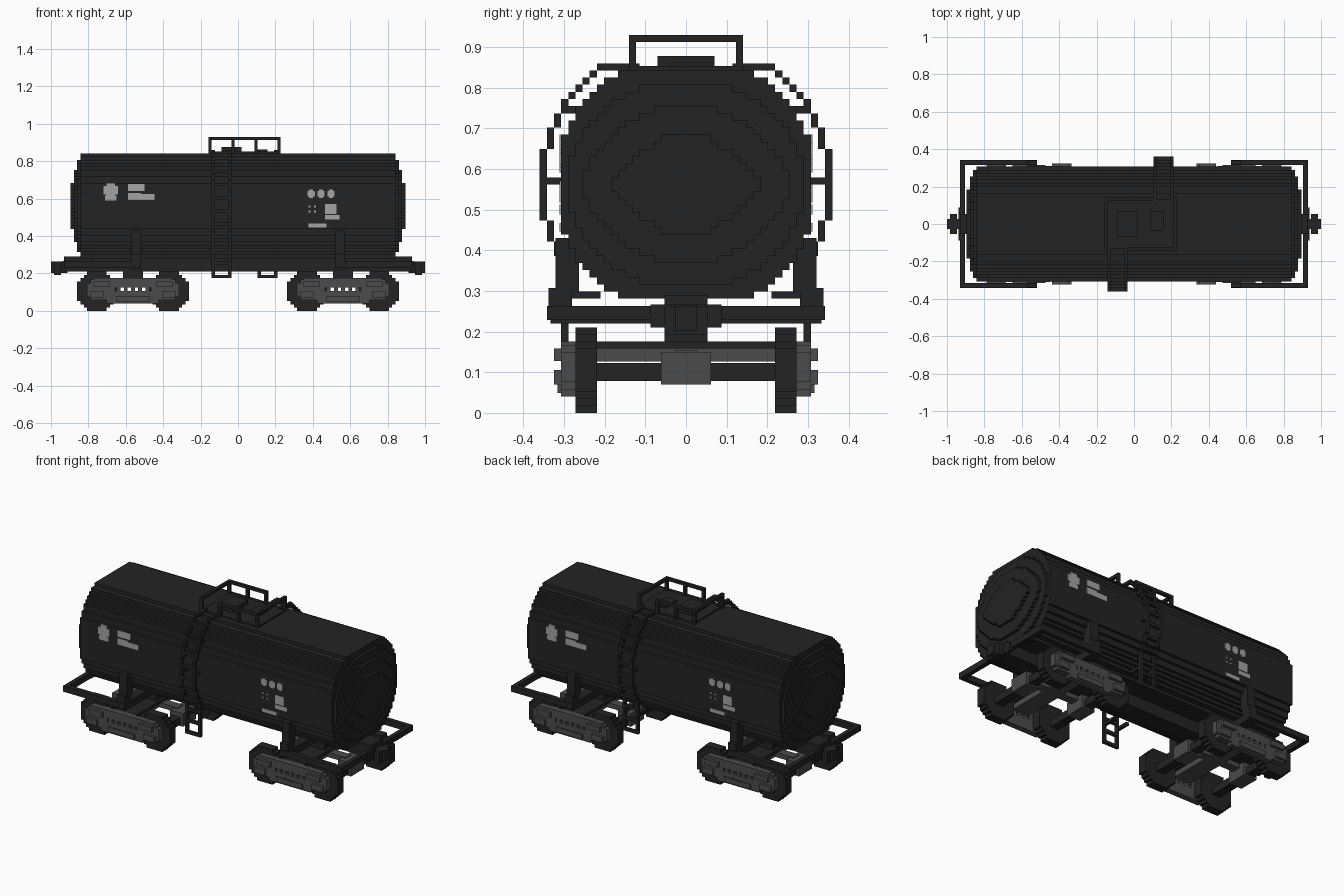
import bpy, bmesh, math

V = 2 / 114          # size of one block; all dimensions below are in blocks
MID_Z = 32           # height of the tank axis

if "Cube" in bpy.data.objects:
    bpy.data.objects.remove(bpy.data.objects["Cube"])


def material(name, value):
    m = bpy.data.materials.new(name)
    m.use_nodes = True
    col = (value, value, value, 1)
    m.diffuse_color = col
    bsdf = next(n for n in m.node_tree.nodes if n.type == 'BSDF_PRINCIPLED')
    bsdf.inputs["Base Color"].default_value = col
    bsdf.inputs["Roughness"].default_value = 0.8
    return m


BLACK = material("black_paint", 0.017)
GREY = material("bogie_grey", 0.07)
LIGHT = material("marking_grey", 0.37)


def finish(name, bm, mat):
    bmesh.ops.scale(bm, vec=(V, V, V), verts=bm.verts)
    bmesh.ops.recalc_face_normals(bm, faces=bm.faces)
    me = bpy.data.meshes.new(name)
    bm.to_mesh(me)
    bm.free()
    me.materials.append(mat)
    ob = bpy.data.objects.new(name, me)
    bpy.context.collection.objects.link(ob)
    return ob


def boxes(name, items, mat=BLACK):
    """One object from boxes given as (x0, x1, y0, y1, z0, z1)."""
    bm = bmesh.new()
    for x0, x1, y0, y1, z0, z1 in items:
        vs = bmesh.ops.create_cube(bm, size=1)["verts"]
        for v in vs:
            v.co.x = max(x0, x1) if v.co.x > 0 else min(x0, x1)
            v.co.y = max(y0, y1) if v.co.y > 0 else min(y0, y1)
            v.co.z = z1 if v.co.z > 0 else z0
    return finish(name, bm, mat)


def turned(items, pivot=0):
    """The same boxes turned half a turn about a vertical axis."""
    return [(2 * pivot - b, 2 * pivot - a, -d, -c, e, f) for a, b, c, d, e, f in items]


def stepped(name, axis, w0, w1, centre, z0, widths, mat=BLACK):
    """Extrude a stepped outline, one half width per block row, along x or y."""
    right = []
    for i, w in enumerate(widths):
        if i and widths[i - 1] == w:
            right[-1] = (w, z0 + i + 1)
        else:
            right += [(w, z0 + i), (w, z0 + i + 1)]
    outline = right + [(-u, z) for u, z in reversed(right)]
    bm = bmesh.new()

    def ring(w):
        return [bm.verts.new((w, centre + u, z) if axis == 'x' else (centre + u, w, z))
                for u, z in outline]

    a, b = ring(w0), ring(w1)
    bm.faces.new(a)
    bm.faces.new(b)
    for i in range(len(a)):
        j = (i + 1) % len(a)
        bm.faces.new((a[i], a[j], b[j], b[i]))
    return finish(name, bm, mat)


def disc_rows(radius, half):
    return [max(0.5, math.floor(math.sqrt(max(0, radius ** 2 - (k + 0.5) ** 2))) + 0.5)
            for k in range(-half, half)]


# Tank barrel and the stepped dished ends
stepped("tank_barrel", 'x', -48, 48, 0, MID_Z - 16,
        [min(17.5, w) for w in disc_rows(18.4, 16)])
for reach, wide, half, power in ((49, 16.5, 14, 2), (50, 14.5, 11, 1.7), (51, 10.5, 7, 1.4)):
    rows = [math.floor(wide * (1 - (abs(k + 0.5) / (half + 0.5)) ** power) ** (1 / power)) + 0.5
            for k in range(-half, half)]
    stepped("tank_end_step", 'x', -reach, reach, 0, MID_Z - half, rows)

# Top platform, hatch and valve box
boxes("top_platform", [(-8.5, 13, -7.5, 7.5, 47.5, 48.6)])
stepped("hatch", 'x', -5, 1, 0, 48, [4, 4])
boxes("valve_box", [(5, 9, -2, 4, 48, 49.2)])

# Platform handrails, open where each ladder arrives
rail = [(-9, -8, -8, 8, 52, 53), (-9, 6, 7, 8, 52, 53)]
rail += [(x, x + 1, y, y + 1, 47, 52.5) for x, y in ((-9, -8), (-9, 7), (-2, 7), (5, 7))]
boxes("handrail_back", rail)
boxes("handrail_front", turned(rail, 2))


# Curved ladders that wrap the tank sides
def ladder_y(z):
    if z < 20:
        return 17
    return math.floor(math.sqrt(max(0, 20.6 ** 2 - (z + 0.5 - MID_Z) ** 2)))


ladder = []
for z in range(10, 49):
    y = ladder_y(z)
    inner = 7 if z == 48 else min(y, ladder_y(z + 1) + 1)
    for x in (-8, -3):
        ladder.append((x, x + 1, -y - 0.5, -inner + 0.5, z, z + 1))
    if z % 4 == 2 or z == 10:
        ladder.append((-8, -2, -y - 0.5, -y + 0.5, z, z + 1))
    if z in (16, 32, 42):
        for x in (-8, -3):
            ladder.append((x, x + 1, -y - 0.5, -12, z, z + 1))
boxes("ladder_front", ladder)
boxes("ladder_back", turned(ladder, 2))

# Underframe: centre sill, end beams, side rails, saddles and couplers
boxes("centre_sill", [(-53, 53, -3, 3, 12, 16.5)])
for s, end in ((-1, "right"), (1, "left")):
    def along(a, b, *rest):
        return (s * a, s * b) + rest

    boxes("end_frame_" + end, [along(51.5, 53, -19.5, 19.5, 13, 15)] +
          [along(29.5, 52, *ys, 13, 15) for ys in ((-19.5, -18), (18, 19.5))])
    saddle = [along(29.5, 32.5, -19, 19, 12.5, 15)]
    for t in (-1, 1):
        saddle += [along(29.5, 32.5, t * 16, t * 19.3, 13, 17.5),
                   along(29.5, 32.5, t * 15, t * 18.3, 17, 24.5)]
    boxes("saddle_" + end, saddle)
    boxes("coupler_" + end, [along(52, 57, -1.5, 1.5, 11.5, 15),
                             along(54, 56, -3, 3, 11, 15),
                             along(52.5, 53.5, -5, 5, 12, 15.2)])

# Bogies
for cx, end in ((-32, "right"), (32, "left")):
    for ax in (cx - 11, cx + 11):
        for t in (-1, 1):
            stepped("wheel", 'y', t * 12.5, t * 15.5, ax, 0,
                    [round(math.sqrt(6.3 ** 2 - (k + 0.5) ** 2)) for k in range(-6, 6)])
        boxes("axle", [(ax - 1.5, ax + 1.5, -12.6, 12.6, 4.5, 7)])
        boxes("axle_hub", [(ax - 2.5, ax + 2.5, -3.5, 3.5, 4, 8.5)], GREY)
    boxes("bolster_" + end, [(cx - 4, cx + 4, -15.6, 15.6, 9, 10),
                             (cx - 3, cx + 3, -3, 3, 9.5, 13)])
    boxes("cross_beam_" + end, [(cx - 3, cx + 3, -15.6, 15.6, 7.2, 9),
                                (cx - 10, cx + 10, -1.5, 1.5, 7.2, 8.8)], GREY)
    for t, side in ((-1, "front"), (1, "back")):
        y0, y1 = t * 15.5, t * 17.5
        frame = [(cx - 12, cx + 12, y0, y1, 7.2, 10),
                 (cx - 8, cx + 8, y0, y1, 2.3, 6)]
        for e in (-1, 1):
            frame += [(cx + e * 5.5, cx + e * 13, y0, y1, 3.3, 9.5),
                      (cx + e * 12, cx + e * 14, y0, y1, 4.3, 8.5),
                      # journal box bosses
                      (cx + e * 9, cx + e * 13, y1, t * 18.5, 4, 6),
                      (cx + e * 7, cx + e * 12, y1, t * 18.5, 7.3, 9)]
        # posts between the spring openings
        frame += [(cx + k * 2.2 - 0.6, cx + k * 2.2 + 0.6, y0, y1, 5.5, 7.5)
                  for k in range(-2, 3)]
        frame.append((cx - 5, cx + 5, y1, t * 18, 2.8, 4.5))
        boxes("side_frame_" + side + "_" + end, frame, GREY)


# Thin painted marking plates, repeated on the opposite side
def plate(x0, x1, z0, z1):
    return (x0, x1, -17.7, -17.4, z0, z1)


marks = [plate(-41, -36.5, 35.5, 38), plate(-40, -37.5, 35, 39), plate(-40.5, -37, 33.7, 35.2),
         plate(-33.5, -28.5, 36.5, 38.7), plate(-33.5, -25.5, 33.8, 35.6),
         plate(-33.5, -29.5, 35.3, 36),
         plate(26.5, 30, 29.5, 32.5), plate(26.5, 31, 27.8, 29.2), plate(21.5, 27, 25.4, 26.6)]
for x in (21.2, 24.2, 27.2):
    marks += [plate(x, x + 2.2, 34.8, 36.6), plate(x + 0.5, x + 1.7, 34.4, 37)]
marks += [plate(x, x + 0.6, z, z + 0.6) for x in (21.5, 23.2) for z in (30, 31.5)]
boxes("markings_front", marks, LIGHT)
boxes("markings_back", turned(marks), LIGHT)
